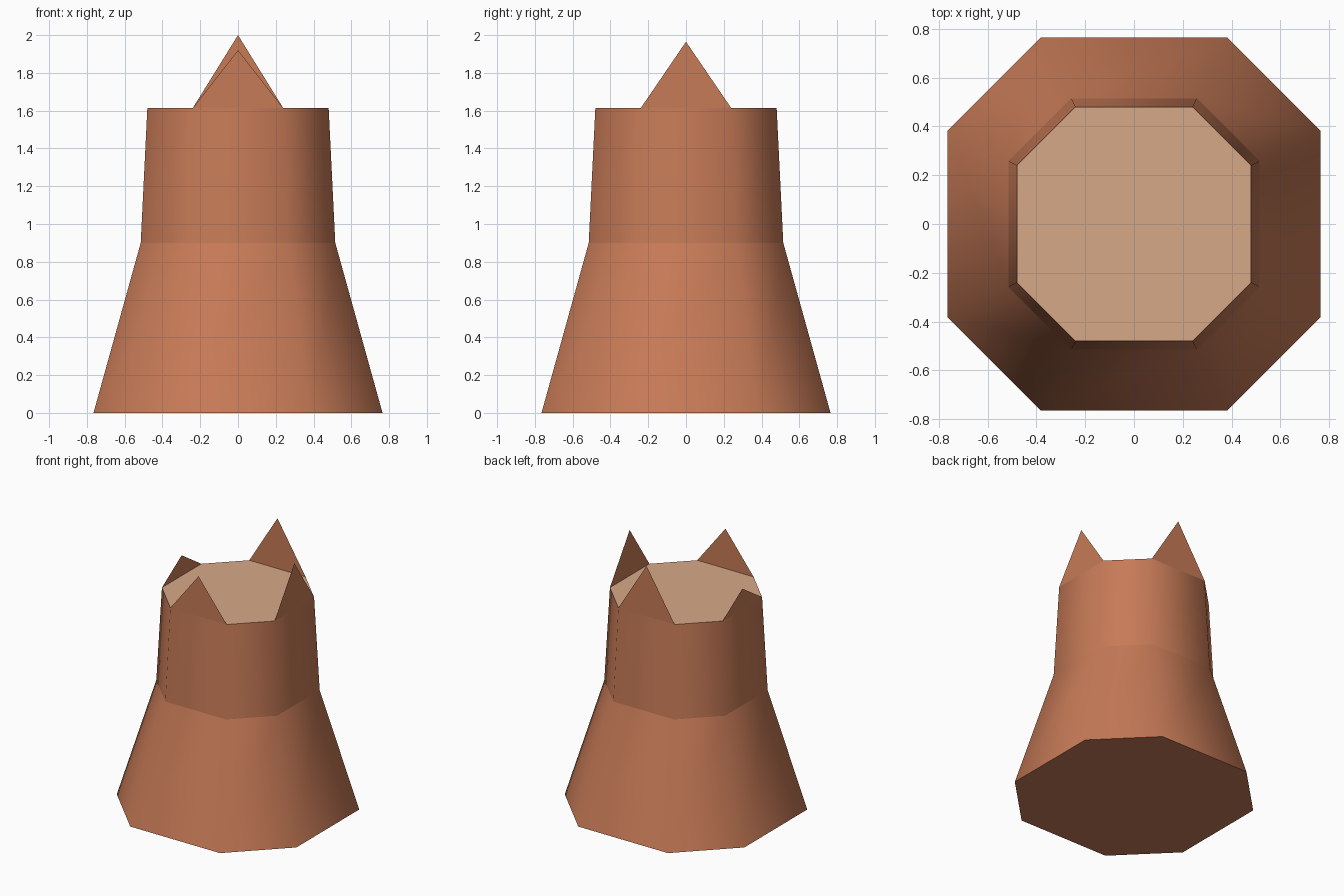
import bpy, bmesh, math
from mathutils import Matrix, Vector

if "Cube" in bpy.data.objects:
    bpy.data.objects.remove(bpy.data.objects["Cube"])


def material(name, colour):
    m = bpy.data.materials.new(name)
    m.diffuse_color = (*colour, 1)
    m.use_nodes = True
    m.node_tree.nodes["Principled BSDF"].inputs["Base Color"].default_value = m.diffuse_color
    return m


clay = material("clay brown", (0.571, 0.196, 0.095))
tan = material("pale tan", (0.673, 0.393, 0.243))


def finish(name, bm, mats):
    me = bpy.data.meshes.new(name)
    bm.to_mesh(me)
    bm.free()
    for m in mats:
        me.materials.append(m)
    ob = bpy.data.objects.new(name, me)
    bpy.context.collection.objects.link(ob)
    return ob


def ring(bm, half, side, z):
    """Chamfered square: flat sides at +-half, each reaching +-side."""
    pts = []
    for k in range(4):
        rot = Matrix.Rotation(k * math.pi / 2, 3, 'Z')
        for y in (-side, side):
            pts.append(bm.verts.new(rot @ Vector((half, y, z))))
    return pts


def section(name, low, high, cap_bottom=False, cap_top=False):
    bm = bmesh.new()
    a, b = ring(bm, *low), ring(bm, *high)
    for i in range(8):
        j = (i + 1) % 8
        bm.faces.new((a[i], a[j], b[j], b[i]))
    if cap_bottom:
        bm.faces.new(a[::-1])
    if cap_top:
        bm.faces.new(b).material_index = 1
    ob = finish(name, bm, (clay, tan))
    # smooth around the walls, sharp at the caps
    bpy.ops.object.select_all(action='DESELECT')
    bpy.context.view_layer.objects.active = ob
    ob.select_set(True)
    bpy.ops.object.shade_smooth_by_angle(angle=math.radians(60))
    return ob


# flared foot and nearly straight neck
section("flared_base", (0.765, 0.382, 0), (0.515, 0.258, 0.9), cap_bottom=True)
section("tower_neck", (0.515, 0.258, 0.9), (0.48, 0.24, 1.613), cap_top=True)

# four thin triangular points standing on the rim, each a different height
for name, turn, tip in (("right", 0, 1.965), ("back", 1, 2.0),
                        ("left", 2, 1.77), ("front", 3, 1.92)):
    bm = bmesh.new()
    bm.faces.new([bm.verts.new(p) for p in
                  ((0.48, -0.24, 1.613), (0.48, 0.24, 1.613), (0.48, 0, tip))])
    bm.transform(Matrix.Rotation(turn * math.pi / 2, 4, 'Z'))
    finish(name + "_rim_point", bm, (clay,))
